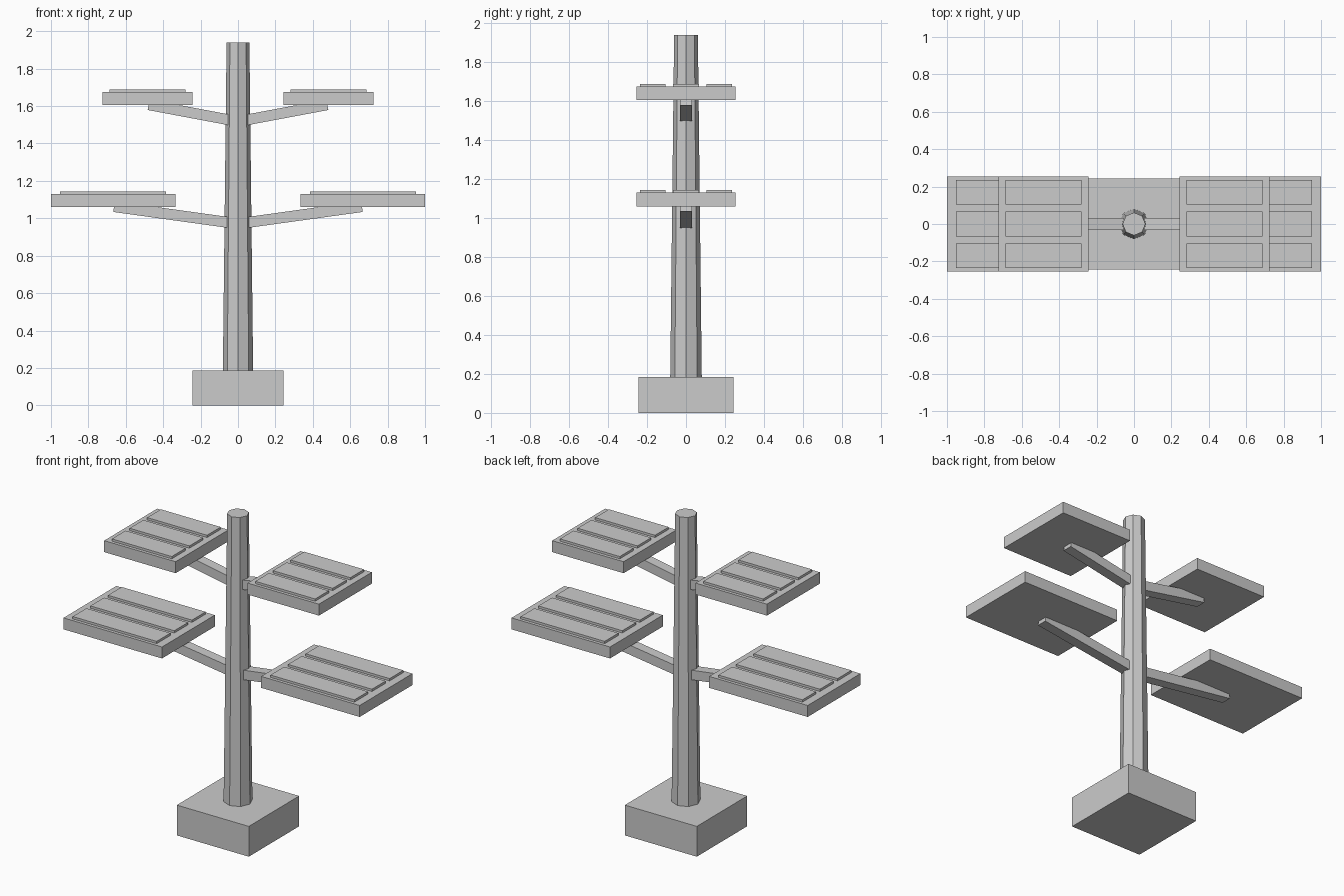
import bpy
import bmesh
from math import atan2, hypot
from mathutils import Matrix, Vector

cube = bpy.data.objects.get("Cube")
if cube:
    bpy.data.objects.remove(cube, do_unlink=True)

# Single plain grey for the whole model
grey = bpy.data.materials.new("light_grey")
grey.use_nodes = True
colour = (0.6, 0.6, 0.6, 1)
grey.diffuse_color = colour
grey.node_tree.nodes["Principled BSDF"].inputs["Base Color"].default_value = colour


def add_object(name, bm):
    mesh = bpy.data.meshes.new(name)
    bm.to_mesh(mesh)
    bm.free()
    mesh.materials.append(grey)
    obj = bpy.data.objects.new(name, mesh)
    bpy.context.collection.objects.link(obj)
    return obj


def box(name, centre, size, pitch=0):
    bm = bmesh.new()
    matrix = (Matrix.Translation(centre) @ Matrix.Rotation(-pitch, 4, "Y")
              @ Matrix.Diagonal((*size, 1)))
    bmesh.ops.create_cube(bm, size=1, matrix=matrix)
    return add_object(name, bm)


def arm(name, side, start, end, thickness):
    # start and end are (x, z) points along the arm's lower edge
    dx, dz = end[0] - start[0], end[1] - start[1]
    length = hypot(dx, dz)
    up = Vector((-dz, 0, dx)) / length * thickness / 2
    mid = Vector(((start[0] + end[0]) / 2, 0, (start[1] + end[1]) / 2)) + up
    mid.x *= side
    box(name, mid, (length, 0.062, thickness), side * atan2(dz, dx))


def panel(name, side, x0, x1, z0, z1, inset):
    mid = side * (x0 + x1) / 2
    box(name + "_tray", (mid, 0, (z0 + z1) / 2), (x1 - x0, 0.51, z1 - z0))
    # Three raised strips along the tray
    for i in (-1, 0, 1):
        box(f"{name}_strip_{i + 2}", (mid, i * 0.17, z1 + 0.002),
            (x1 - x0 - 2 * inset, 0.132, 0.024))


# Square base block
box("base", (0, 0, 0.0925), (0.486, 0.486, 0.185))

# Tapered eight-sided pole
bm = bmesh.new()
bmesh.ops.create_cone(bm, cap_ends=True, segments=8, radius1=0.081, radius2=0.061,
                      depth=1.76, matrix=Matrix.Translation((0, 0, 1.06)))
add_object("pole", bm)

# Mirrored tiers of arms and panels
for side, label in ((1, "left"), (-1, "right")):
    arm(f"lower_arm_{label}", side, (0.04, 0.947), (0.667, 1.034), 0.058)
    arm(f"upper_arm_{label}", side, (0.04, 1.496), (0.483, 1.579), 0.057)
    panel(f"lower_panel_{label}", side, 0.335, 1.0, 1.06, 1.13, 0.049)
    panel(f"upper_panel_{label}", side, 0.243, 0.725, 1.605, 1.675, 0.039)
